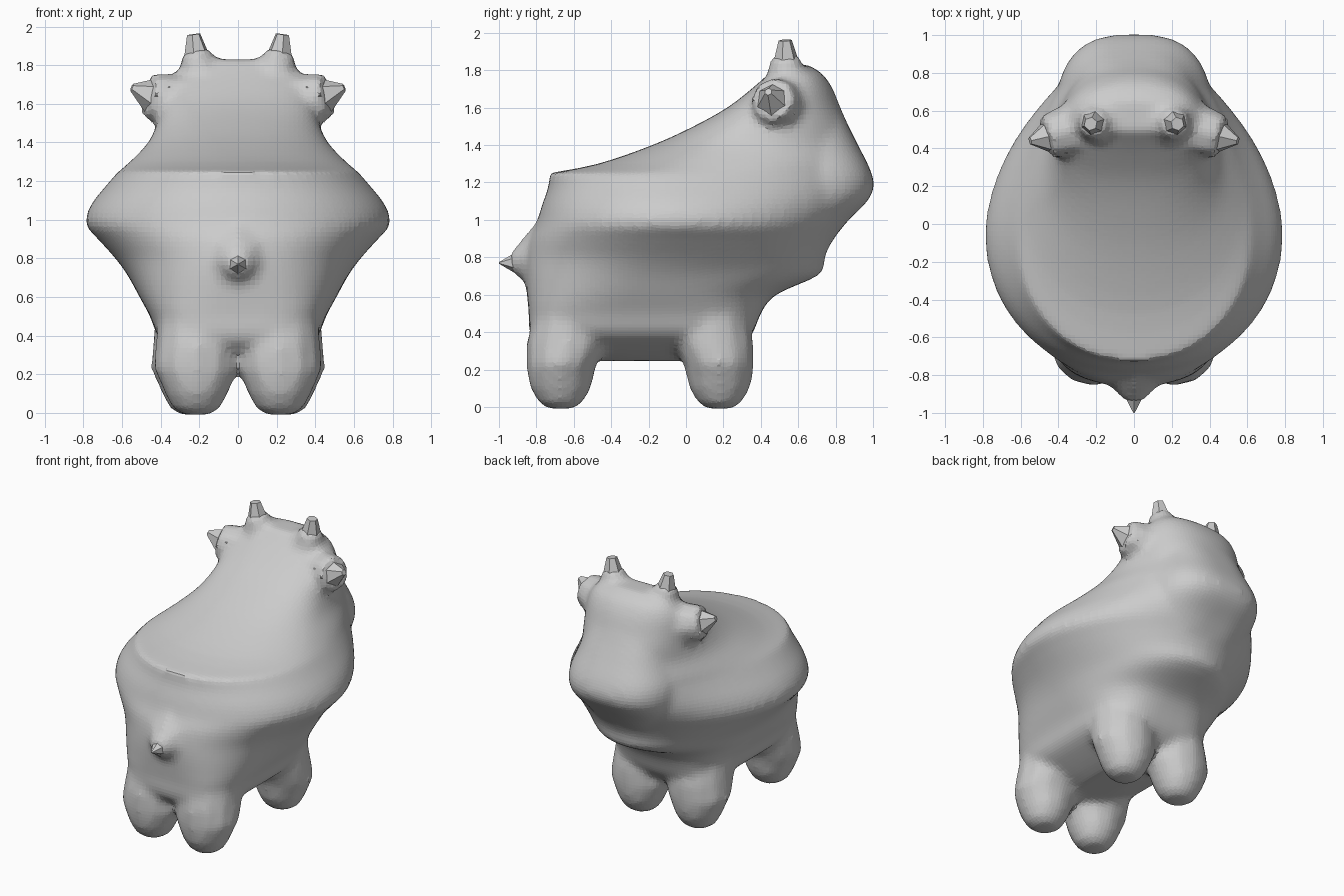
import bpy, bmesh
from math import cos, sin, pi
from mathutils import Vector


def ring(bm, z, hw, yb, yf, yc, nb=2.0, nf=2.0, cx=0.0, seg=64):
    """Horizontal section, widest at yc, with own squareness back and front."""
    vs = []
    for i in range(seg):
        c, s = cos(2 * pi * i / seg), sin(2 * pi * i / seg)
        n = nf if s > 0 else nb
        x = hw * (1 if c > 0 else -1) * abs(c) ** (2 / n)
        y = ((yf - yc) if s > 0 else (yb - yc)) * abs(s) ** (2 / n)
        vs.append(bm.verts.new((cx + x, yc + y, z)))
    return vs


def loft(bm, rings):
    for a, b in zip(rings, rings[1:]):
        for i in range(len(a)):
            j = (i + 1) % len(a)
            bm.faces.new((a[i], a[j], b[j], b[i]))
    bm.faces.new(rings[0][::-1])
    bm.faces.new(rings[-1])


def spline(rows, steps=3):
    """Catmull-Rom interpolation of the section table."""
    p, out = [rows[0]] + rows + [rows[-1]], []
    for a, b, c, d in zip(p, p[1:], p[2:], p[3:]):
        for k in range(steps):
            t = k / steps
            out.append([0.5 * (2 * q + (r - o) * t + (2 * o - 5 * q + 4 * r - u) * t * t
                               + (3 * q - o - 3 * r + u) * t ** 3)
                        for o, q, r, u in zip(a, b, c, d)])
    return out + [rows[-1]]


def add_cone(bm, base, tip, r1, r2, sides=6):
    base, tip = Vector(base), Vector(tip)
    vs = bmesh.ops.create_cone(bm, cap_ends=True, segments=sides, radius1=r1,
                               radius2=r2, depth=(tip - base).length)["verts"]
    rot = (tip - base).to_track_quat('Z', 'Y')
    for v in vs:
        v.co = rot @ v.co + (base + tip) / 2


def add_object(name, bm):
    bmesh.ops.recalc_face_normals(bm, faces=bm.faces)
    me = bpy.data.meshes.new(name)
    bm.to_mesh(me)
    bm.free()
    ob = bpy.data.objects.new(name, me)
    bpy.context.collection.objects.link(ob)
    return ob


def stub(name, *args):
    bm = bmesh.new()
    add_cone(bm, *args)
    return add_object(name, bm)


# Trunk and head: z, half width, back y, front y, widest y, squareness back, front
TRUNK = [
    (0.245, 0.12, -0.55, 0.10, -0.24, 2.2, 2.2),
    (0.29, 0.24, -0.72, 0.26, -0.24, 2.8, 2.8),
    (0.38, 0.40, -0.83, 0.35, -0.24, 4.0, 4.0),
    (0.50, 0.455, -0.84, 0.40, -0.22, 3.7, 3.3),
    (0.60, 0.51, -0.85, 0.48, -0.18, 3.0, 2.6),
    (0.71, 0.57, -0.86, 0.72, -0.12, 2.5, 2.0),
    (0.80, 0.635, -0.86, 0.74, -0.08, 2.2, 2.0),
    (0.90, 0.725, -0.84, 0.79, -0.06, 2.1, 1.9),
    (0.98, 0.79, -0.80, 0.85, -0.05, 2.1, 1.8),
    (1.08, 0.76, -0.77, 0.93, -0.05, 2.1, 1.75),
    (1.18, 0.68, -0.735, 0.97, -0.05, 2.1, 1.8),
    (1.25, 0.62, -0.73, 0.97, -0.05, 2.1, 1.9),
]
HEAD = [
    TRUNK[-1],
    (1.30, 0.56, -0.47, 0.95, 0.08, 2.1, 2.0),
    (1.40, 0.465, -0.18, 0.91, 0.26, 2.2, 2.1),
    (1.50, 0.42, 0.04, 0.87, 0.40, 2.3, 2.2),
    (1.60, 0.40, 0.22, 0.825, 0.47, 2.4, 2.2),
    (1.70, 0.37, 0.35, 0.785, 0.52, 2.5, 2.2),
    (1.78, 0.30, 0.44, 0.73, 0.57, 2.4, 2.3),
    (1.83, 0.20, 0.49, 0.65, 0.56, 2.2, 2.2),
]
bm = bmesh.new()
loft(bm, [ring(bm, *r) for r in spline(TRUNK)[:-1] + spline(HEAD)])

# Broad muzzle
MUZZLE = [(0.90, 0.30, 0.3, 0.79), (1.00, 0.37, 0.3, 0.87), (1.10, 0.41, 0.3, 0.97),
          (1.18, 0.42, 0.3, 1.005), (1.27, 0.41, 0.3, 0.985), (1.40, 0.36, 0.3, 0.92),
          (1.55, 0.32, 0.3, 0.845)]
loft(bm, [ring(bm, z, w, b, f, 0.48, 3, 2.8) for z, w, b, f in spline(MUZZLE)])

# Four stubby legs: z, half width, half depth, pull towards the middle
LEG = [(-0.01, 0.07, 0.07, 0), (0.025, 0.125, 0.12, 0), (0.10, 0.165, 0.165, 0),
       (0.17, 0.195, 0.18, 0), (0.23, 0.225, 0.19, 0.005), (0.34, 0.22, 0.22, 0.035),
       (0.48, 0.21, 0.20, 0.05), (0.62, 0.19, 0.17, 0.09), (0.75, 0.15, 0.14, 0.14)]
for sx in (-1, 1):
    for cy, sy, cx in ((0.18, -1, 0.23), (-0.67, 1, 0.215)):
        loft(bm, [ring(bm, z, rx, cy + sy * p - ry, cy + sy * p + ry, cy + sy * p,
                       cx=sx * (cx - p * 0.15), seg=12) for z, rx, ry, p in LEG])
    # Swellings under each ear and horn
    add_cone(bm, (sx * 0.22, 0.53, 1.59), (sx * 0.47, 0.46, 1.645), 0.17, 0.12, 8)
    add_cone(bm, (sx * 0.18, 0.54, 1.70), (sx * 0.225, 0.53, 1.88), 0.14, 0.075, 8)
# Swelling under the tail
add_cone(bm, (0, -0.76, 0.79), (0, -0.94, 0.77), 0.22, 0.05, 8)
body = add_object("body_with_legs", bm)

# Fuse everything and soften the joins
rm = body.modifiers.new("fuse", 'REMESH')
rm.mode = 'VOXEL'
rm.voxel_size = 0.025
sm = body.modifiers.new("soften", 'SMOOTH')
sm.factor = 0.5
sm.iterations = 9

# Faceted tips of horns, ears and tail
for side, s in (("left", -1), ("right", 1)):
    stub(side + "_horn", (s * 0.20, 0.54, 1.74), (s * 0.23, 0.53, 1.96), 0.10, 0.036)
    stub(side + "_ear", (s * 0.40, 0.475, 1.625), (s * 0.55, 0.44, 1.685), 0.13, 0.02)
stub("tail", (0, -0.88, 0.77), (0, -1.0, 0.77), 0.075, 0.004)
